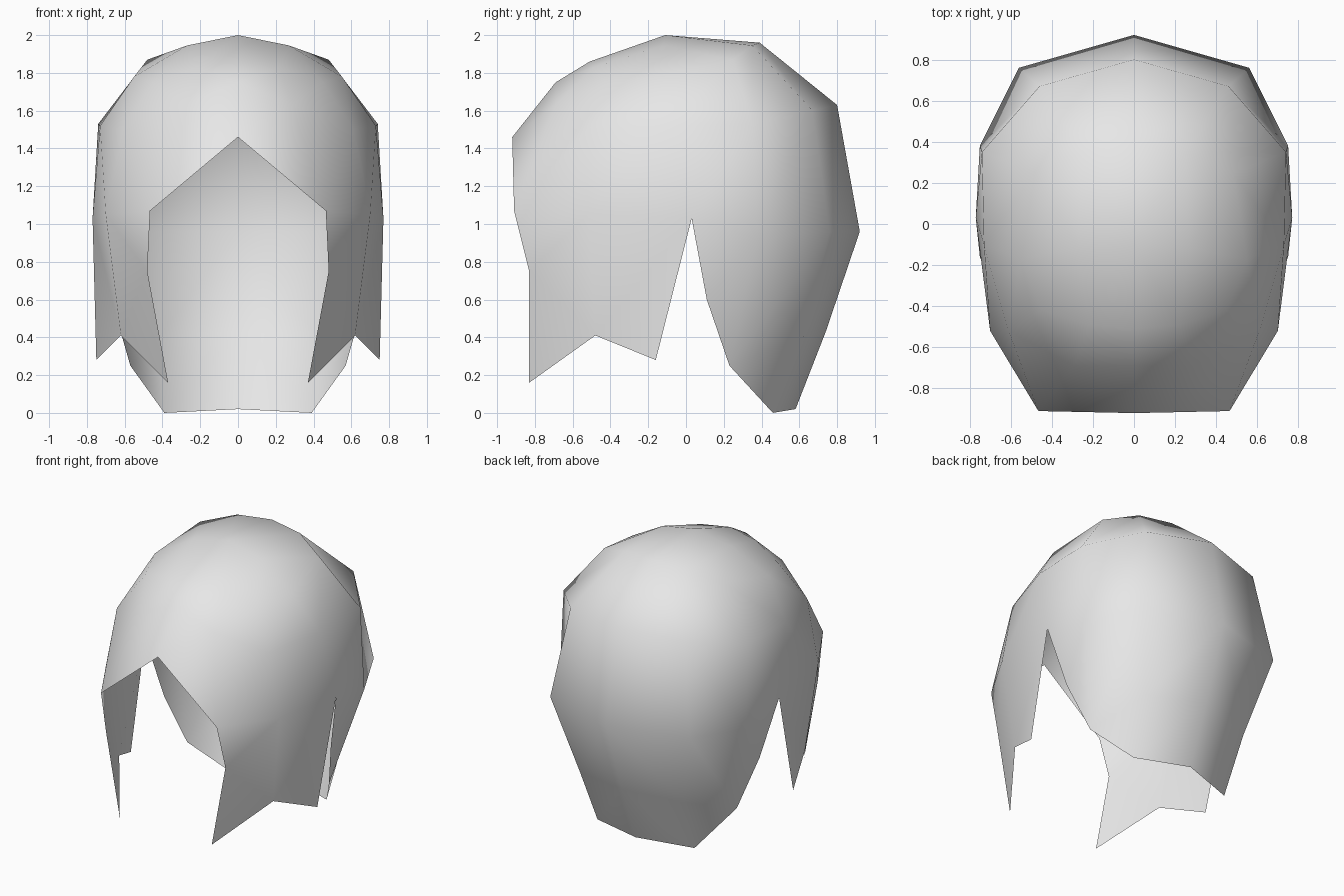
import bpy
import bmesh

cube = bpy.data.objects.get("Cube")
if cube:
    bpy.data.objects.remove(cube, do_unlink=True)

# One flat light grey
grey = bpy.data.materials.new("light_grey")
grey.use_nodes = True
grey.diffuse_color = (0.8, 0.8, 0.8, 1)
grey.node_tree.nodes["Principled BSDF"].inputs["Base Color"].default_value = (0.8, 0.8, 0.8, 1)

# Left half of the shell; each ring runs from the back centre to the front centre
crown = [(0, -.11, 2.0), (.27, -.12, 1.945)]
top_ring = [(0, .39, 1.96), (.25, .35, 1.945), (.48, .25, 1.87), (.55, -.17, 1.78),
            (.45, -.42, 1.75), (.22, -.49, 1.83), (0, -.51, 1.86)]
upper_ring = [(0, .80, 1.63), (.46, .67, 1.60), (.74, .35, 1.53), (.73, -.10, 1.52),
              (.61, -.52, 1.50), (.29, -.69, 1.63), (0, -.69, 1.75)]
middle_ring = [(0, .92, .96), (.56, .76, .96), (.75, .38, .93), (.77, .03, 1.03),
               (.70, -.52, 1.05), (.465, -.91, 1.07), (0, -.92, 1.46)]
# Nape: lower row, then hem
nape = [(0, .74, .43), (.42, .62, .40), (.57, .23, .25), (.67, .11, .60)]
hem = [(0, .58, .02), (.39, .46, 0)]
# Side lock: rear point, inner corner, front point, temple
lock = [(.75, -.16, .28), (.62, -.48, .41), (.37, -.83, .16), (.48, -.83, .75)]

bm = bmesh.new()


def add(points):
    return [bm.verts.new(p) for p in points]


def bridge(a, b):
    for i in range(len(a) - 1):
        bm.faces.new((a[i], a[i + 1], b[i + 1], b[i]))


c, t, u, m, n, h, k = map(add, (crown, top_ring, upper_ring, middle_ring, nape, hem, lock))

# Crown cap
bm.faces.new((c[0], c[1], t[1], t[0]))
bm.faces.new((c[1], t[3], t[2], t[1]))
bm.faces.new((c[1], t[5], t[4], t[3]))
bm.faces.new((c[0], t[6], t[5], c[1]))
# Dome and back
bridge(t, u)
bridge(u, m)
bridge(m[:4], n)
bridge(n[:2], h)
bm.faces.new((n[1], n[2], h[1]))
# Pointed side lock
bridge(m[3:5], k[:2])
bm.faces.new((m[4], m[5], k[3], k[1]))
bm.faces.new((k[1], k[3], k[2]))

# Point all faces outward
bmesh.ops.recalc_face_normals(bm, faces=bm.faces)
bm.normal_update()
if c[0].normal.z < 0:
    bmesh.ops.reverse_faces(bm, faces=bm.faces)
for f in bm.faces:
    f.smooth = True

mesh = bpy.data.meshes.new("hair_shell")
bm.to_mesh(mesh)
bm.free()
mesh.materials.append(grey)
hair = bpy.data.objects.new("hair_shell", mesh)
bpy.context.collection.objects.link(hair)

# Mirror to the right half
mirror = hair.modifiers.new("mirror", 'MIRROR')
mirror.use_clip = True
mirror.merge_threshold = 0.001
